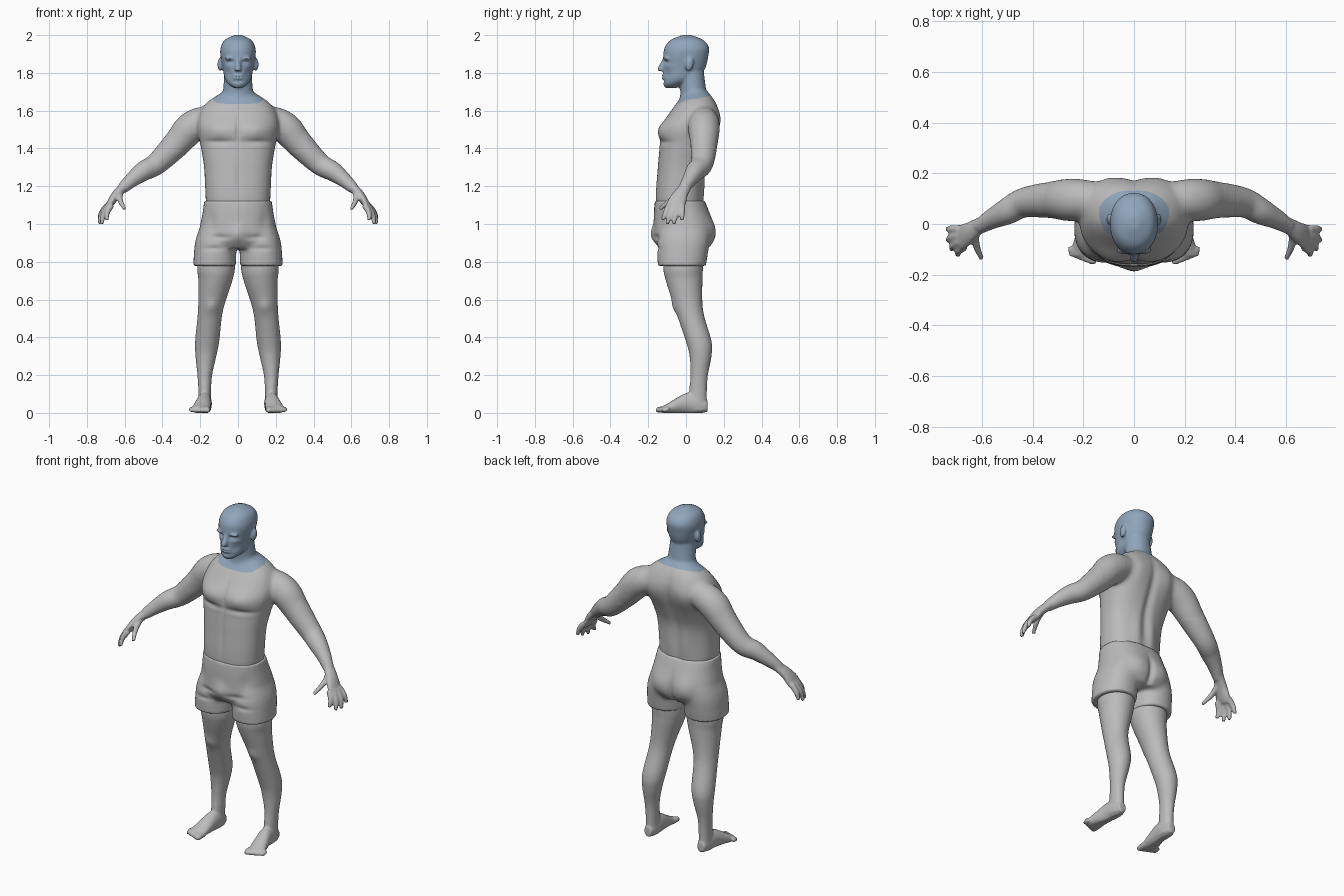
import bpy
import bmesh
import math
from mathutils import Vector, Matrix

X, Y, Z = Vector((1, 0, 0)), Vector((0, 1, 0)), Vector((0, 0, 1))
LEFT_AND_RIGHT = (1, -1)
FRONT, BACK = -1, 1

if "Cube" in bpy.data.objects:
    bpy.data.objects.remove(bpy.data.objects["Cube"])


def make_material(name, color):
    material = bpy.data.materials.new(name)
    material.use_nodes = True
    material.diffuse_color = color
    shader = material.node_tree.nodes["Principled BSDF"]
    shader.inputs["Base Color"].default_value = color
    return material


def spline(rows, steps=6):
    """Refine the rows with a Catmull-Rom spline."""
    refined = []
    last = len(rows) - 1
    for i in range(last):
        before, start, end, after = (rows[max(0, min(last, i + k))] for k in (-1, 0, 1, 2))
        for step in range(steps):
            t = step / steps
            refined.append([b + t * ((c - a) + t * ((a + a - 5 * b + 4 * c - d)
                            + t * (3 * (b - c) + d - a))) / 2
                            for a, b, c, d in zip(before, start, end, after)])
    return refined + [rows[-1]]


def loft(mesh, rows, sign=1, axis=None, side=X, power=2, segments=32):
    """Closed tube through rows of (x, y, z, side radius, other radius)."""
    rows = spline(rows)
    rings = []
    for i, row in enumerate(rows):
        center = Vector(row[:3])
        ahead, behind = rows[min(i + 1, len(rows) - 1)], rows[max(i - 1, 0)]
        tangent = axis or (Vector(ahead[:3]) - Vector(behind[:3])).normalized()
        across = (side - tangent * side.dot(tangent)).normalized()
        upward = tangent.cross(across)
        ring = []
        for k in range(segments):
            angle = math.tau * k / segments
            cosine, sine = (math.copysign(abs(wave(angle)) ** (2 / power), wave(angle))
                            for wave in (math.cos, math.sin))
            point = center + across * (cosine * row[3]) + upward * (sine * row[-1])
            point.x *= sign
            ring.append(mesh.verts.new(point))
        rings.append(ring)
    for low, high in zip(rings, rings[1:]):
        for k in range(segments):
            following = (k + 1) % segments
            mesh.faces.new((low[k], low[following], high[following], high[k]))
    mesh.faces.new(rings[0])
    mesh.faces.new(rings[-1])


def level_loft(mesh, rows, power=2):
    """Loft of level sections given as (height, front, back, half width)."""
    loft(mesh, [(0, (front + back) / 2, height, width, (back - front) / 2)
                for height, front, back, width in rows], axis=Z, power=power)


def ellipsoid(mesh, center, size, tilt=0, sign=1):
    x, y, z = center
    matrix = Matrix.Translation((x * sign, y, z))
    matrix = matrix @ Matrix.Rotation(tilt, 4, "X") @ Matrix.Diagonal((*size, 1))
    bmesh.ops.create_uvsphere(mesh, u_segments=20, v_segments=12, radius=1, matrix=matrix)


def fuse(name, parts, voxel, rounds):
    """Merge overlapping parts into one skin and return it for sculpting."""
    bmesh.ops.recalc_face_normals(parts, faces=parts.faces)
    mesh = bpy.data.meshes.new(name)
    parts.to_mesh(mesh)
    parts.free()
    fused = bpy.data.objects.new(name, mesh)
    bpy.context.collection.objects.link(fused)
    remesh = fused.modifiers.new("Fuse", "REMESH")
    remesh.mode = "VOXEL"
    remesh.voxel_size = voxel
    relax = fused.modifiers.new("Relax", "SMOOTH")
    relax.factor = 0.5
    relax.iterations = rounds
    skin = bmesh.new()
    skin.from_object(fused, bpy.context.evaluated_depsgraph_get())
    fused.modifiers.clear()
    return fused, skin


def sculpt(skin, facing, strokes):
    """Raise or sink soft spots: (x, z, x radius, z radius, height), both sides alike."""
    verts = [v for v in skin.verts if (v.co.y - .02) * facing > 0]
    for x, z, x_radius, z_radius, height in strokes:
        for v in verts:
            if abs(v.co.z - z) < 2 * z_radius:
                across = (abs(v.co.x) - x) / x_radius
                along = (v.co.z - z) / z_radius
                v.co.y += facing * height * math.exp(-across ** 2 - along ** 2)


def relax_where(skin, test, rounds):
    verts = [v for v in skin.verts if test(v.co)]
    for _ in range(rounds):
        bmesh.ops.smooth_vert(skin, verts=verts, factor=0.5,
                              use_axis_x=True, use_axis_y=True, use_axis_z=True)


def finish(target, skin, materials):
    for face in skin.faces:
        face.smooth = True
    skin.to_mesh(target.data)
    skin.free()
    for material in materials:
        target.data.materials.append(material)


grey = make_material("body grey", (.5, .5, .5, 1))
blue = make_material("head blue", (.28, .38, .5, 1))

# Torso, neck and head
parts = bmesh.new()
level_loft(parts, [(1, -.13, .09, .15), (1.12, -.16, .09, .17), (1.3, -.15, .1, .18),
                   (1.42, -.14, .14, .2), (1.5, -.14, .17, .215), (1.57, -.1, .18, .21),
                   (1.64, -.05, .16, .17), (1.7, 0, .12, .08)], power=2.4)
level_loft(parts, [(1.58, -.05, .14, .1), (1.7, -.03, .11, .08), (1.84, -.05, .09, .07)])
level_loft(parts, [(1.72, -.11, -.05, .02), (1.74, -.12, -.01, .05), (1.77, -.12, .05, .07),
                   (1.82, -.12, .1, .08), (1.9, -.12, .12, .094), (1.94, -.11, .12, .09),
                   (1.975, -.08, .09, .07), (2, -.02, .03, .02)], power=2.15)

# Nose and lips
loft(parts, [(0, -.11, 1.88, .01), (0, -.135, 1.82, .017), (0, -.125, 1.81, .014)], axis=Z)
for height in (1.785, 1.772):
    ellipsoid(parts, (0, -.116, height), (.03, .013, .008))

for sign in LEFT_AND_RIGHT:
    # Ear and brow
    ellipsoid(parts, (.094, .018, 1.845), (.015, .022, .036), -.2, sign)
    ellipsoid(parts, (.038, -.105, 1.876), (.032, .015, .01), 0, sign)

    # Arm
    loft(parts, [(.13, .09, 1.57, .06), (.2, .095, 1.54, .08), (.26, .095, 1.5, .084),
                 (.32, .095, 1.43, .074), (.43, .085, 1.32, .059), (.5, .05, 1.28, .052),
                 (.56, .02, 1.235, .04), (.61, -.01, 1.19, .03)], sign, side=Y)

    # Palm
    loft(parts, [(.6, 0, 1.2, .03, .026), (.645, -.03, 1.155, .04, .024),
                 (.675, -.05, 1.11, .05, .02), (.69, -.06, 1.085, .044, .015)], sign, side=Y)

    # Fingers, then thumb
    for base, tip in (((.67, -.09, 1.1), (.695, -.125, 1.02)),
                      ((.685, -.07, 1.1), (.72, -.1, 1)),
                      ((.69, -.045, 1.1), (.735, -.065, 1)),
                      ((.69, -.02, 1.1), (.735, -.02, 1.02)),
                      ((.625, -.03, 1.165), (.6, -.138, 1.08))):
        knuckle = (Vector(base) + Vector(tip)) / 2 + X * .01
        loft(parts, [(*base, .017), (*knuckle, .015), (*tip, .01)], sign, side=Z, segments=12)

    # Leg
    loft(parts, [(.1, -.01, .95, .085, .11), (.115, -.015, .78, .1, .106),
                 (.12, -.01, .7, .09, .097), (.146, .018, .54, .066, .073),
                 (.163, .067, .38, .064, .068), (.17, .077, .3, .055, .058),
                 (.176, .07, .2, .039, .046), (.176, .064, .12, .034, .047),
                 (.176, .06, .01, .034, .05)], sign, axis=Z)

    # Foot and toes
    loft(parts, [(.176, .114, .035, .024, .03), (.176, .06, .045, .037, .05),
                 (.18, 0, .05, .04, .055), (.197, -.1, .022, .05, .026),
                 (.203, -.125, .018, .046, .018)], sign, axis=-Y, segments=24)
    for toe in range(5):
        x, tip, radius = .163 + .021 * toe, -.16 + .008 * toe, .017 - .001 * toe
        loft(parts, [(x, -.09, .02, radius), (x, tip + .02, .017, radius),
                     (x, tip, .013, radius * .7)], sign, axis=-Y, segments=12)

body, skin = fuse("body", parts, .007, 4)
relax_where(skin, lambda p: 1.38 < p.z < 1.7 and abs(p.x) < .36, 18)
relax_where(skin, lambda p: 1.15 < p.z < 1.72 and abs(p.x) < .2, 8)

# Chest, midline, kneecaps
sculpt(skin, FRONT, [(.1, 1.5, .075, .05, .016), (.1, 1.435, .08, .015, -.01),
                     (0, 1.5, .012, .07, -.009), (0, 1.25, .012, .12, -.006),
                     (.14, .56, .035, .035, .009)])
# Eye sockets, eyes, cheeks, mouth and chin crease
sculpt(skin, FRONT, [(.036, 1.857, .019, .011, -.013), (.035, 1.853, .01, .006, .005),
                     (.06, 1.835, .02, .012, .004), (.052, 1.795, .016, .02, -.006),
                     (0, 1.778, .03, .003, -.005), (0, 1.757, .03, .007, -.006)])
# Shoulder blades, spine and lower back
sculpt(skin, BACK, [(.11, 1.53, .06, .09, .014), (0, 1.4, .025, .2, -.014),
                    (.05, 1.2, .03, .1, .008)])
# Flat soles
for v in skin.verts:
    v.co.z = min(2, max(0, v.co.z))

# Clean colour border around the collar
borders = [(Vector((0, 0, 1.648)), Vector((0, -.25, 1)))]
for sign in LEFT_AND_RIGHT:
    borders.append((Vector((.1 * sign, 0, 1.63)), Vector((-.85 * sign, 0, 1))))
for point, normal in borders:
    near = [f for f in skin.faces if f.calc_center_median().z > 1.55]
    edges = {e for f in near for e in f.edges}
    verts = {v for f in near for v in f.verts}
    bmesh.ops.bisect_plane(skin, geom=[*near, *edges, *verts], plane_co=point, plane_no=normal)
for face in skin.faces:
    middle = face.calc_center_median()
    above = all((middle - point).dot(normal) > 0 for point, normal in borders)
    face.material_index = int(above)
finish(body, skin, (grey, blue))

# Shorts
parts = bmesh.new()
level_loft(parts, [(1.122, -.165, .1, .179), (1.06, -.17, .125, .188), (.98, -.17, .15, .203),
                   (.92, -.17, .15, .205), (.87, -.14, .12, .17)], power=2.3)
for sign in LEFT_AND_RIGHT:
    loft(parts, [(.108, -.01, .98, .095, .13), (.118, -.015, .9, .11, .138),
                 (.124, -.022, .778, .113, .127)], sign, axis=Z, power=2.2)
shorts, skin = fuse("shorts", parts, .008, 3)
relax_where(skin, lambda p: .83 < p.z < 1.08, 10)
# Fly and cloth folds, then seat
sculpt(skin, FRONT, [(0, .95, .045, .045, .016), (.09, .93, .05, .014, -.009),
                     (.13, .87, .05, .012, -.007), (.14, 1.02, .025, .04, -.006)])
sculpt(skin, BACK, [(.085, .97, .06, .07, .012), (0, .92, .018, .09, -.018)])
finish(shorts, skin, (grey,))
